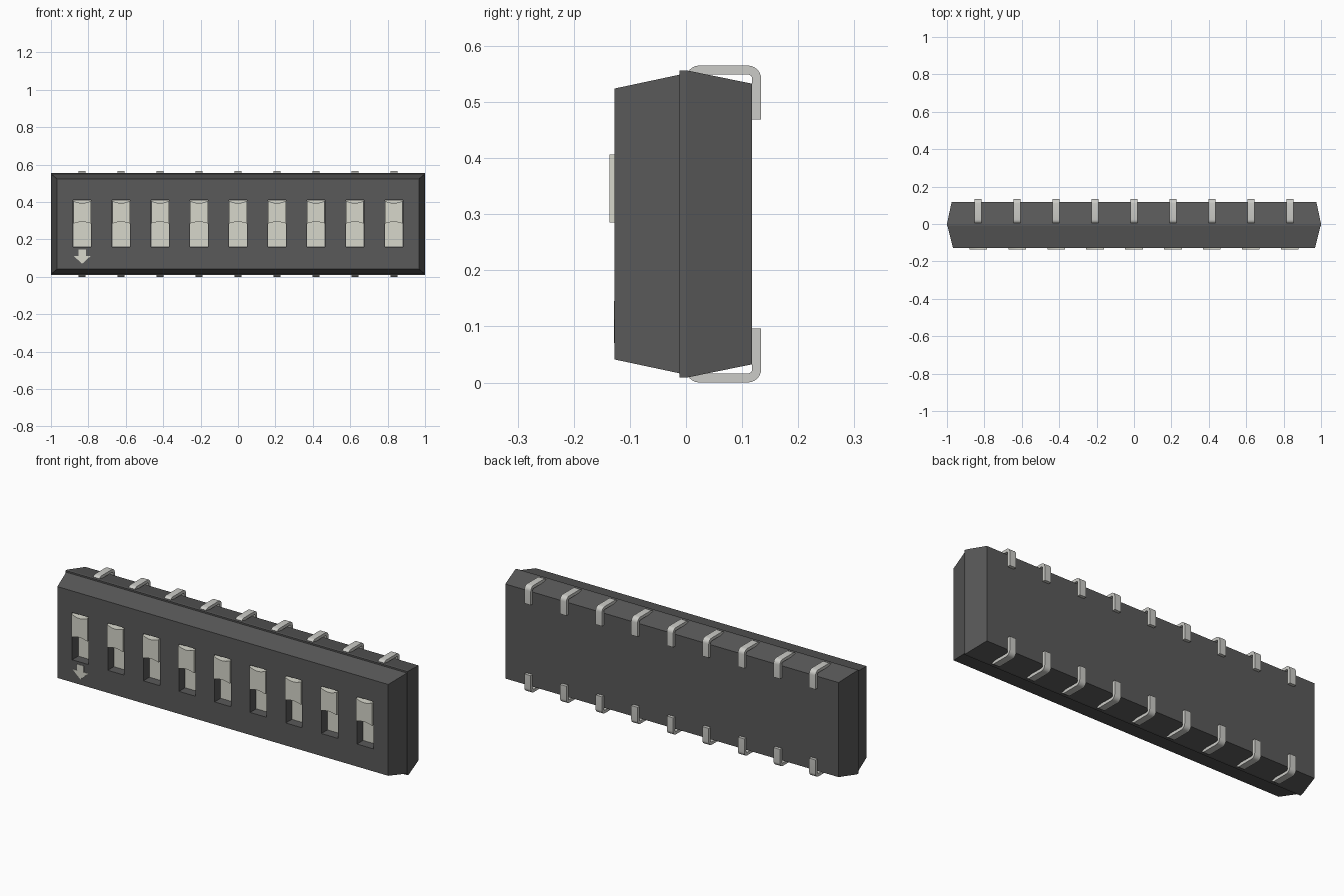
import bpy, bmesh, math
from mathutils import Vector

if "Cube" in bpy.data.objects:
    bpy.data.objects.remove(bpy.data.objects["Cube"])

CZ = 0.2825                                   # mid height
XS = [(i - 4) * 0.2083 for i in range(9)]     # switch positions


def material(name, c):
    m = bpy.data.materials.new(name)
    m.diffuse_color = (*c, 1)
    m.use_nodes = True
    m.node_tree.nodes["Principled BSDF"].inputs["Base Color"].default_value = m.diffuse_color
    return m


DARK = material("dark_plastic", (0.1, 0.1, 0.1))
CREAM = material("cream_plastic", (0.68, 0.68, 0.6))
METAL = material("metal", (0.6, 0.6, 0.57))


def finish(name, bm, mat=None):
    bmesh.ops.recalc_face_normals(bm, faces=bm.faces)
    me = bpy.data.meshes.new(name)
    bm.to_mesh(me)
    bm.free()
    ob = bpy.data.objects.new(name, me)
    bpy.context.collection.objects.link(ob)
    if mat:
        me.materials.append(mat)
    return ob


def extrude(bm, ring, offset):
    """Closed prism from a ring of 3D points."""
    f = bm.faces.new([bm.verts.new(p) for p in ring])
    r = bmesh.ops.extrude_face_region(bm, geom=[f], use_keep_orig=True)
    vs = [g for g in r["geom"] if isinstance(g, bmesh.types.BMVert)]
    bmesh.ops.translate(bm, verts=vs, vec=offset)


def box(bm, x0, x1, y0, y1, z0, z1):
    extrude(bm, [(x0, y0, z0), (x1, y0, z0), (x1, y0, z1), (x0, y0, z1)], (0, y1 - y0, 0))


# Body: tapered front, narrow parting band, tapered back (y, half x, half z)
bm = bmesh.new()
rings = []
for y, hx, hz in [(-0.127, 0.968, 0.2415), (-0.012, 0.997, 0.266), (-0.012, 1.0, 0.274),
                  (0.0, 1.0, 0.274), (0.118, 0.975, 0.25)]:
    rings.append([bm.verts.new((sx * hx, y, CZ + sz * hz))
                  for sx, sz in [(-1, -1), (1, -1), (1, 1), (-1, 1)]])
for a, b in zip(rings, rings[1:]):
    for i in range(4):
        j = (i + 1) % 4
        bm.faces.new((a[i], a[j], b[j], b[i]))
bm.faces.new(rings[0])
bm.faces.new(rings[-1])
body = finish("body", bm, DARK)

# Switch windows cut into the front
bm = bmesh.new()
for x in XS:
    box(bm, x - 0.048, x + 0.048, -0.2, -0.074, 0.16, 0.41)
cutter = finish("window_cutter", bm)
cutter.hide_render = True
mod = body.modifiers.new("windows", "BOOLEAN")
mod.operation = "DIFFERENCE"
mod.solver = "EXACT"
mod.object = cutter
bpy.context.view_layer.objects.active = body
bpy.ops.object.modifier_apply(modifier=mod.name)
bpy.data.objects.remove(cutter)

# Sliders: sunken plate plus raised actuator with scooped top and bottom edges
for n, x in enumerate(XS):
    bm = bmesh.new()
    box(bm, x - 0.047, x + 0.047, -0.078, -0.07, 0.161, 0.409)
    ts = [-1 + i / 5 for i in range(11)]
    lower = [(x + 0.047 * t, -0.136, 0.285 + 0.009 * math.cos(t * math.pi / 2)) for t in ts]
    upper = [(x + 0.047 * t, -0.136, 0.406 - 0.012 * math.cos(t * math.pi / 2)) for t in ts]
    extrude(bm, lower + upper[::-1], (0, 0.06, 0))
    finish(f"slider_{n + 1}", bm, CREAM)

# Direction arrow on the front face
bm = bmesh.new()
half = [(0.02, 0.145), (0.02, 0.112), (0.046, 0.112), (0, 0.07)]
pts = half + [(-a, b) for a, b in half[-2::-1]]
extrude(bm, [(XS[0] + a, -0.1285, b) for a, b in pts], (0, 0.004, 0))
finish("direction_arrow", bm, CREAM)


def lead_profile(r, inset):
    """One side of the bent strip, offset from the outer outline (y, z)."""
    t = inset
    pts = [(t, 0.53)]
    for cy, a0 in [(0.024, 180), (0.110, 90)]:
        pts += [(cy + r * math.cos(math.radians(a0 - k * 15)),
                 0.541 + r * math.sin(math.radians(a0 - k * 15))) for k in range(7)]
    return pts + [(0.134 - t, 0.469)]


# Leads: bent strips along the top, mirrored to the bottom
outline = lead_profile(0.024, 0) + lead_profile(0.008, 0.016)[::-1]
for n, x in enumerate(XS):
    for side, s in (("top", 1), ("bottom", -1)):
        bm = bmesh.new()
        extrude(bm, [(x - 0.0185, y, CZ + s * (z - CZ)) for y, z in outline], (0.037, 0, 0))
        finish(f"lead_{side}_{n + 1}", bm, METAL)

# Smooth the curved parts, keep sharp edges
bpy.ops.object.select_all(action="DESELECT")
for ob in bpy.data.objects:
    if ob.name.startswith(("lead", "slider")):
        ob.select_set(True)
        bpy.context.view_layer.objects.active = ob
bpy.ops.object.shade_smooth_by_angle(angle=math.radians(30))
